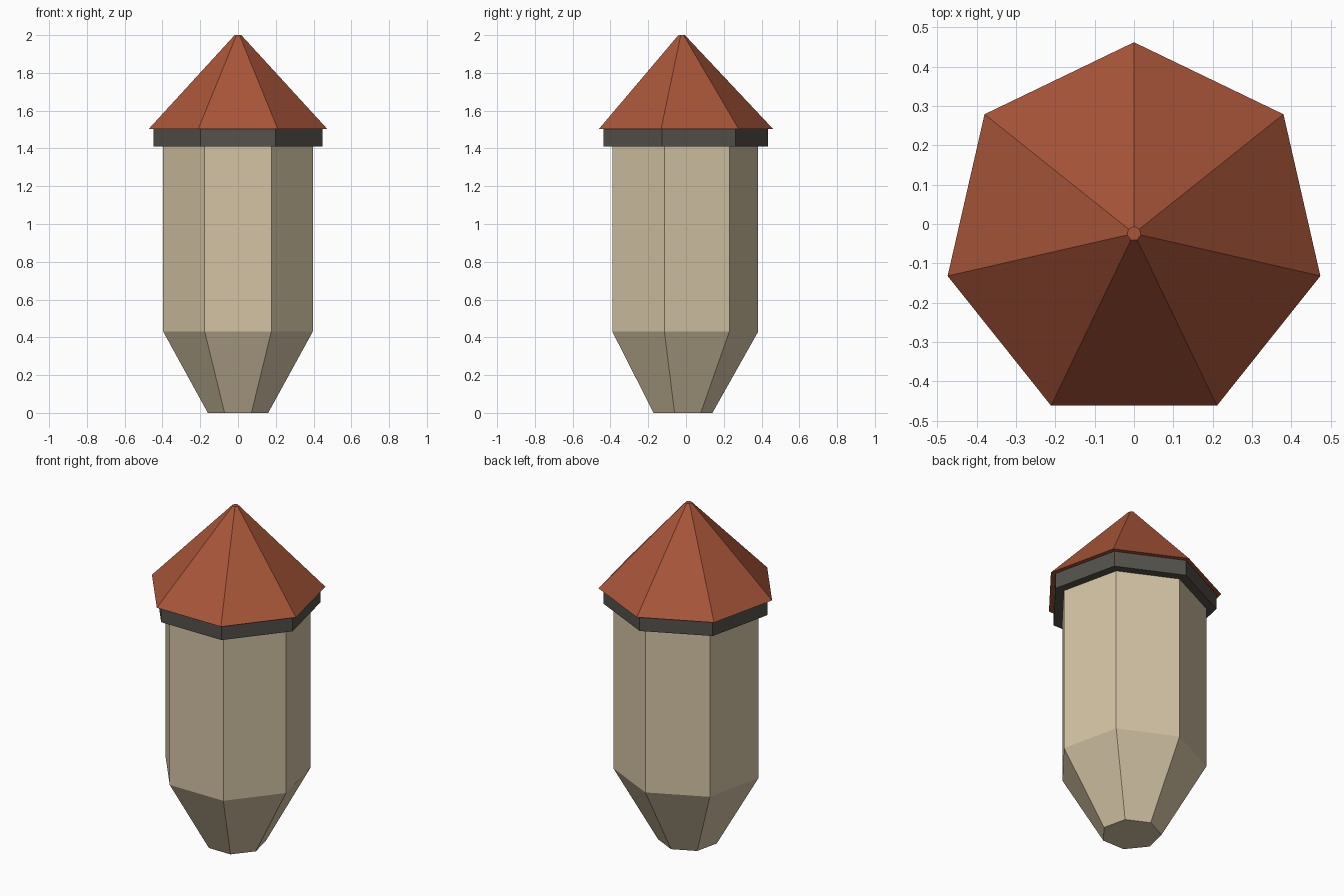
import bpy, bmesh
from math import sin, cos, tau

SIDES = 7
CENTRE_Y = -0.024  # puts the seven-sided outline's bounds around the origin

cube = bpy.data.objects.get("Cube")
if cube:
    bpy.data.objects.remove(cube, do_unlink=True)


def make_material(name, rgb):
    mat = bpy.data.materials.new(name)
    mat.use_nodes = True
    colour = (*rgb, 1.0)
    mat.diffuse_color = colour
    mat.node_tree.nodes["Principled BSDF"].inputs["Base Color"].default_value = colour
    return mat


def prism(name, mat, profile):
    """Capped seven-sided solid through (radius, height) rings, corner at the back."""
    bm = bmesh.new()
    rings = []
    for radius, z in profile:
        rings.append([bm.verts.new((-radius * sin(tau * i / SIDES),
                                    CENTRE_Y + radius * cos(tau * i / SIDES), z))
                      for i in range(SIDES)])
    for low, high in zip(rings, rings[1:]):
        for i in range(SIDES):
            j = (i + 1) % SIDES
            bm.faces.new((low[i], low[j], high[j], high[i]))
    bm.faces.new(rings[0][::-1])
    bm.faces.new(rings[-1])
    bmesh.ops.recalc_face_normals(bm, faces=bm.faces)
    mesh = bpy.data.meshes.new(name)
    bm.to_mesh(mesh)
    bm.free()
    mesh.materials.append(mat)
    obj = bpy.data.objects.new(name, mesh)
    bpy.context.collection.objects.link(obj)
    return obj


stone = make_material("pale stone", (0.658, 0.552, 0.376))
trim = make_material("dark trim", (0.089, 0.084, 0.072))
tile = make_material("red roof", (0.392, 0.091, 0.041))

# Turret wall with its tapered foot
prism("turret_wall", stone, [(0.164, 0), (0.406, 0.43), (0.406, 1.42)])
# Band under the eaves
prism("eaves_band", trim, [(0.459, 1.41), (0.459, 1.503)])
# Pointed roof with a tiny flat tip
prism("roof", tile, [(0.486, 1.502), (0.018, 2.0)])
